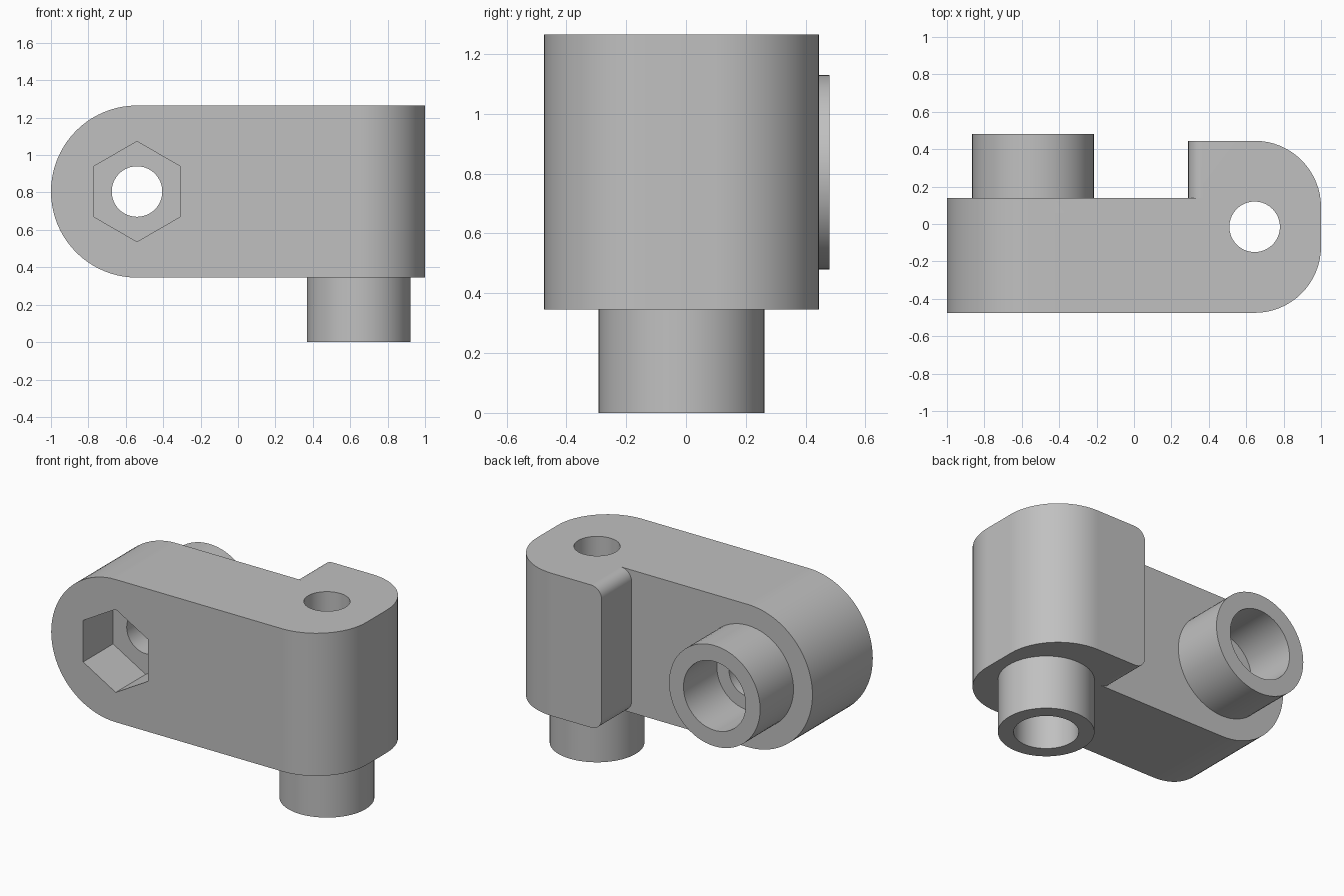
import bpy, bmesh
from math import cos, sin, pi, radians

cube = bpy.data.objects.get("Cube")
if cube:
    bpy.data.objects.remove(cube, do_unlink=True)

GREY = (0.53, 0.53, 0.53, 1.0)
mat = bpy.data.materials.new("plain grey")
mat.use_nodes = True
mat.diffuse_color = GREY
bsdf = next(n for n in mat.node_tree.nodes if n.type == 'BSDF_PRINCIPLED')
bsdf.inputs["Base Color"].default_value = GREY

# Main dimensions
BOTTOM, TOP = 0.345, 1.265
FRONT, FACE, BACK = -0.475, 0.14, 0.445
MID = (BOTTOM + TOP) / 2
BARREL = (-0.54, MID)        # x, z of the horizontal barrel axis
PEG = (0.645, -0.015)        # x, y of the vertical peg axis
HOLE = 0.135


def arc(cx, cy, r, start, end, n=16):
    return [(cx + r * cos(radians(start + (end - start) * i / n)),
             cy + r * sin(radians(start + (end - start) * i / n))) for i in range(n + 1)]


def ring(centre, r, n=64, turn=0.0):
    return [(centre[0] + r * cos(turn + 2 * pi * i / n),
             centre[1] + r * sin(turn + 2 * pi * i / n)) for i in range(n)]


def place(p, axis, level):
    return (p[0], level, p[1]) if axis == 'Y' else (p[0], p[1], level)


def finish(name, bm):
    bmesh.ops.recalc_face_normals(bm, faces=bm.faces)
    mesh = bpy.data.meshes.new(name)
    bm.to_mesh(mesh)
    bm.free()
    obj = bpy.data.objects.new(name, mesh)
    bpy.context.collection.objects.link(obj)
    mesh.materials.append(mat)
    return obj


def prism(name, points, axis, low, high):
    """Solid extrusion of a flat outline along an axis."""
    bm = bmesh.new()
    a, b = ([bm.verts.new(place(p, axis, h)) for p in points] for h in (low, high))
    bm.faces.new(a)
    bm.faces.new(b)
    for i in range(len(points)):
        j = (i + 1) % len(points)
        bm.faces.new((a[i], a[j], b[j], b[i]))
    return finish(name, bm)


def tube(name, centre, outer, inner, axis, base, tip):
    """Sleeve with a flat rim, open where it meets the body."""
    bm = bmesh.new()
    loops = [[bm.verts.new(place(p, axis, h)) for p in ring(centre, r)]
             for r, h in ((outer, base), (outer, tip), (inner, tip), (inner, base))]
    for a, b in zip(loops, loops[1:]):
        for i in range(len(a)):
            j = (i + 1) % len(a)
            bm.faces.new((a[i], a[j], b[j], b[i]))
    obj = finish(name, bm)
    # The open sleeve must face away from its wall
    bm = bmesh.new()
    bm.from_mesh(obj.data)
    bm.faces.ensure_lookup_table()
    face = bm.faces[0]
    middle = face.calc_center_median()
    u = middle.x - centre[0]
    v = (middle.z if axis == 'Y' else middle.y) - centre[1]
    n = face.normal
    if n.x * u + (n.z if axis == 'Y' else n.y) * v < 0:
        bmesh.ops.reverse_faces(bm, faces=bm.faces)
    bm.to_mesh(obj.data)
    bm.free()
    return obj


def activate(obj):
    bpy.ops.object.select_all(action='DESELECT')
    obj.select_set(True)
    bpy.context.view_layer.objects.active = obj


def boolean(obj, tool, operation):
    activate(obj)
    mod = obj.modifiers.new("cut", 'BOOLEAN')
    mod.operation, mod.solver, mod.object = operation, 'EXACT', tool
    bpy.ops.object.modifier_apply(modifier=mod.name)
    bpy.data.objects.remove(tool, do_unlink=True)


def smooth(obj):
    activate(obj)
    bpy.ops.object.shade_smooth_by_angle(angle=radians(30))
    mod = obj.modifiers.new("even_normals", 'WEIGHTED_NORMAL')
    mod.keep_sharp = True


# Arm with a half-round end
arm = [(1.2, BOTTOM), (1.2, TOP)] + arc(*BARREL, MID - BOTTOM, 90, 270, 40)
body = prism("body", arm, 'Y', FRONT, FACE)

# Thick end block with small rounded inner corners
R = 0.075
block = ([(1.2, BOTTOM), (1.2, TOP)] + arc(0.29 + R, TOP - R, R, 90, 180, 8)
         + arc(0.29 + R, BOTTOM + R, R, 180, 270, 8))
boolean(body, prism("block", block, 'Y', 0.0, BACK), 'UNION')

# Large rounded vertical corners of the block
R = 0.355
plan = ([(-1.2, BACK), (-1.2, FRONT)] + arc(1 - R, FRONT + R, R, -90, 0)
        + arc(1 - R, BACK - R, R, 0, 90))
boolean(body, prism("corners", plan, 'Z', 0.2, 1.5), 'INTERSECT')

# Through holes and hexagonal nut pocket
boolean(body, prism("cross_hole", ring(BARREL, HOLE), 'Y', -0.6, 0.3), 'DIFFERENCE')
boolean(body, prism("nut_pocket", ring(BARREL, 0.268, 6, pi / 2), 'Y', -0.6, -0.17), 'DIFFERENCE')
boolean(body, prism("upright_hole", ring(PEG, HOLE), 'Z', 0.2, 1.5), 'DIFFERENCE')

# Barrel at the back and peg below
barrel = tube("barrel", BARREL, 0.325, 0.222, 'Y', FACE, 0.48)
peg = tube("peg", PEG, 0.277, 0.187, 'Z', BOTTOM, 0.0)

for part in (body, barrel, peg):
    smooth(part)
